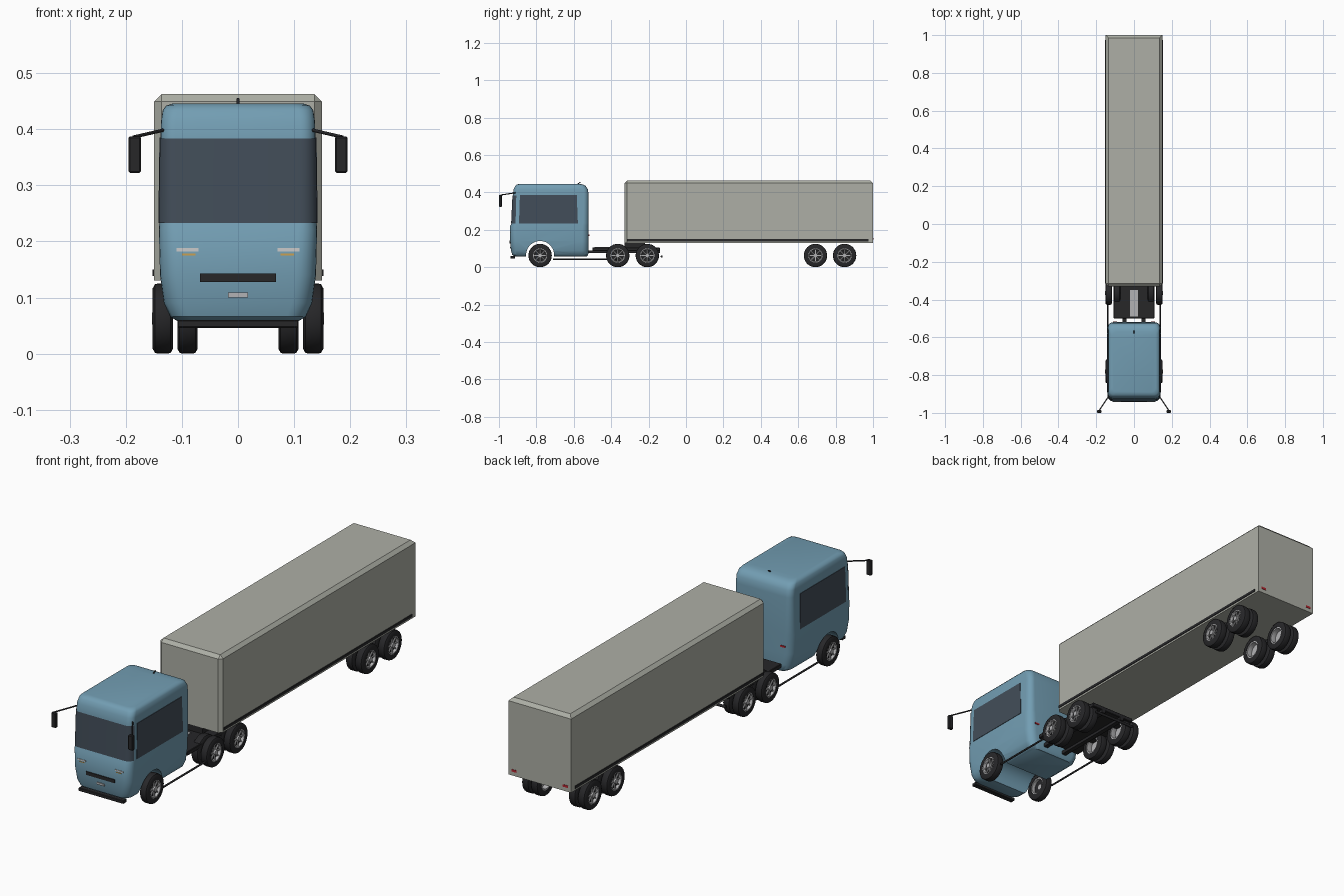
import bpy, bmesh, math
from mathutils import Vector

if "Cube" in bpy.data.objects:
    bpy.data.objects.remove(bpy.data.objects["Cube"])


def material(name, rgb):
    m = bpy.data.materials.new(name)
    m.diffuse_color = (*rgb, 1)
    m.use_nodes = True
    m.node_tree.nodes["Principled BSDF"].inputs["Base Color"].default_value = m.diffuse_color
    return m


BLUE = material("cab_blue", (0.17, 0.34, 0.45))
CARGO = material("cargo_grey", (0.42, 0.43, 0.38))
DARK = material("rubber_black", (0.02, 0.02, 0.022))
GLASS = material("dark_glass", (0.055, 0.075, 0.10))
METAL = material("metal", (0.45, 0.45, 0.46))
WHITE = material("lamp_white", (0.85, 0.85, 0.85))
AMBER = material("amber", (0.6, 0.35, 0.08))
RED = material("red", (0.45, 0.02, 0.03))


def finish(name, bm, mat, smooth=None):
    bmesh.ops.recalc_face_normals(bm, faces=bm.faces)
    me = bpy.data.meshes.new(name)
    bm.to_mesh(me)
    bm.free()
    me.materials.append(mat)
    ob = bpy.data.objects.new(name, me)
    bpy.context.collection.objects.link(ob)
    if smooth:
        smooth_by_angle(ob, smooth)
    return ob


def smooth_by_angle(ob, deg):
    bpy.ops.object.select_all(action='DESELECT')
    ob.select_set(True)
    bpy.context.view_layer.objects.active = ob
    bpy.ops.object.shade_smooth_by_angle(angle=math.radians(deg))


def box(name, lo, hi, mat, bevel=0, pick=None):
    bm = bmesh.new()
    bmesh.ops.create_cube(bm, size=1)
    for v in bm.verts:
        v.co = Vector([(lo[i] + hi[i]) / 2 + v.co[i] * (hi[i] - lo[i]) for i in range(3)])
    if bevel:
        edges = [e for e in bm.edges if pick is None or pick(e)]
        bmesh.ops.bevel(bm, geom=edges, offset=bevel, segments=1, affect='EDGES')
    return finish(name, bm, mat)


def rod(name, a, b, r, mat, sides=10):
    a, b = Vector(a), Vector(b)
    bm = bmesh.new()
    bmesh.ops.create_cone(bm, cap_ends=True, segments=sides, radius1=r, radius2=r, depth=(b - a).length)
    bm.transform(Vector((0, 0, 1)).rotation_difference(b - a).to_matrix().to_4x4())
    bmesh.ops.translate(bm, verts=bm.verts, vec=(a + b) / 2)
    return finish(name, bm, mat, 40)


def loft(name, rings, mat, closed=True, smooth=35):
    bm = bmesh.new()
    rows = [[bm.verts.new(p) for p in ring] for ring in rings]
    n = len(rows[0])
    for r0, r1 in zip(rows, rows[1:]):
        for i in range(n if closed else n - 1):
            j = (i + 1) % n
            bm.faces.new((r0[i], r0[j], r1[j], r1[i]))
    if closed:
        bm.faces.new(rows[0])
        bm.faces.new(rows[-1])
    return finish(name, bm, mat, smooth)


def ring(z, hx, yf, yr, r, grow=0.0):
    """Rounded rectangle, starting at the rear so the front corners are contiguous."""
    hx, yf, yr, r = hx + grow, yf - grow, yr + grow, r + grow
    pts = []
    for sx, yc, a0 in ((-1, yr - r, 90), (-1, yf + r, 180), (1, yf + r, 270), (1, yr - r, 0)):
        for k in range(7):
            a = math.radians(a0 + 15 * k)
            pts.append((sx * (hx - r) + r * math.cos(a), yc + r * math.sin(a), z))
    return pts


def lathe(name, profile, x, y, z, sign, mat, seg=32):
    """Spin (offset along x, radius) closed profile around the axle."""
    rings = []
    for k in range(seg):
        a = 2 * math.pi * k / seg
        rings.append([(x + sign * u, y + r * math.cos(a), z + r * math.sin(a)) for u, r in profile])
    bm = bmesh.new()
    rows = [[bm.verts.new(p) for p in rg] for rg in rings]
    n = len(profile)
    for k in range(seg):
        r0, r1 = rows[k], rows[(k + 1) % seg]
        for i in range(n):
            j = (i + 1) % n
            bm.faces.new((r0[i], r0[j], r1[j], r1[i]))
    return finish(name, bm, mat, 35)


# Trailer body: chamfered roof edges and front uprights
box("trailer_body", (-.15, -.33, .13), (.15, 1.0, .463), CARGO, .014,
    lambda e: all(v.co.z > .4 for v in e.verts) or all(v.co.y < 0 for v in e.verts) and
    abs(e.verts[0].co.z - e.verts[1].co.z) > .1)
for s, side in ((-1, "left"), (1, "right")):
    xs = sorted((s * .146, s * .1525))
    box(side + "_trailer_rail", (xs[0], -.315, .138), (xs[1], .975, .15), DARK)
    box(side + "_trailer_tail_lamp", (s * .123 - .012, .998, .147), (s * .123 + .012, 1.0015, .157), RED)

# Cab shell: stacked rounded sections
CAB = [(.056, .105, -.915, -.53, .03), (.066, .121, -.929, -.523, .034), (.09, .132, -.936, -.521, .036),
       (.14, .139, -.94, -.52, .036), (.222, .141, -.94, -.52, .034), (.234, .140, -.932, -.52, .03),
       (.385, .138, -.926, -.521, .026), (.415, .137, -.922, -.524, .026), (.434, .134, -.913, -.536, .026),
       (.442, .128, -.905, -.55, .026), (.446, .115, -.89, -.57, .026)]
cab = loft("cab_shell", [ring(*c) for c in CAB], BLUE)

# Front wheel arch cut through the cab
WHEEL_R, FRONT_Y = .0625, -.78
cutter = rod("arch_cutter", (-.3, FRONT_Y, .065), (.3, FRONT_Y, .065), .075, BLUE, 40)
cutter.hide_render = True
mod = cab.modifiers.new("arch", 'BOOLEAN')
mod.object, mod.operation, mod.solver = cutter, 'DIFFERENCE', 'EXACT'
bpy.context.view_layer.objects.active = cab
bpy.ops.object.modifier_apply(modifier="arch")
bpy.data.objects.remove(cutter)
smooth_by_angle(cab, 35)

# Windscreen follows the front of the shell
screen = [ring(z, hx, yf, -.52, r, .002)[8:20] for z, hx, yf, r in
          ((.233, .140, -.933, .03), (.383, .138, -.926, .026))]
windscreen = loft("windscreen", screen, GLASS, closed=False)
for s, side in ((-1, "left"), (1, "right")):
    # Side window panes
    pane = [[(s * (x + d), y, z) for x, y, z in
             ((.1395, -.893, .233), (.1395, -.578, .233), (.1375, -.584, .385), (.1375, -.888, .385))]
            for d in (0, .0025)]
    loft(side + "_window", pane, GLASS, smooth=None)
    # Lamps
    box(side + "_headlamp", (s * .09 - .02, -.942, .182), (s * .09 + .02, -.93, .188), WHITE)
    box(side + "_indicator", (s * .088 - .012, -.942, .175), (s * .088 + .012, -.93, .178), AMBER)
    box(side + "_cab_rear_marker", (s * .1 - .011, -.522, .167), (s * .1 + .011, -.517, .174), RED)
    # Mirrors on slanted arms
    rod(side + "_mirror_arm", (s * .134, -.912, .398), (s * .186, -.99, .386), .003, DARK)
    box(side + "_mirror", (s * .184 - .0115, -1.0, .322), (s * .184 + .0115, -.985, .387), DARK, .003)
    # Low side bar between the axles
    rod(side + "_side_bar", (s * .14, -.71, .042), (s * .14, -.365, .042), .004, DARK)
    # Chassis side rails
    box(side + "_chassis_rail", (s * .05 - .01, -.62, .075), (s * .05 + .01, -.14, .09), DARK)

# Cab front trim
box("grille", (-.068, -.943, .128), (.068, -.93, .143), DARK)
box("front_plate", (-.018, -.941, .100), (.018, -.93, .109), METAL)
box("front_bumper", (-.108, -.938, .046), (.108, -.915, .060), DARK, .002)
rod("roof_aerial", (0, -.58, .444), (0, -.565, .454), .0025, DARK)

# Tractor chassis deck, coupling strip and rear bar
box("chassis_deck", (-.108, -.50, .087), (.108, -.14, .105), DARK, .002)
box("coupling_strip", (-.02, -.49, .104), (.02, -.35, .108), METAL)
box("coupling_plate", (-.06, -.33, .104), (.06, -.22, .131), DARK)
rod("rear_bar", (-.1, -.13, .057), (.1, -.13, .057), .006, DARK)

# Wheels: outer face at x = .152, twin tyres on the rear axles
W = .036
TYRE = [(0, .038), (0, .054), (-.004, .061), (-.009, WHEEL_R), (-W + .009, WHEEL_R), (-W + .004, .061),
        (-W, .054), (-W, .038)]
RIM = [(-.001, .039), (-.001, .034), (-.010, .031), (-W + .002, .032), (-W + .002, .039)]


def wheel(name, s, y, twin):
    z, x = WHEEL_R, s * .152
    lathe(name + "_tyre", TYRE, x, y, z, s, DARK)
    lathe(name + "_rim", RIM, x, y, z, s, METAL)
    rod(name + "_disc", (x - s * .02, y, z), (x - s * .012, y, z), .033, DARK, 24)
    rod(name + "_hub", (x - s * .02, y, z), (x + s * .001, y, z), .011, METAL, 16)
    for k in range(8):
        a = math.tau * k / 8
        c, d = math.cos(a), math.sin(a)
        rod(f"{name}_spoke_{k}", (x - s * .009, y + .009 * c, z + .009 * d),
            (x - s * .008, y + .033 * c, z + .033 * d), .0036, METAL, 6)
    if twin:
        lathe(name + "_inner_tyre", TYRE, x - s * .044, y, z, s, DARK)
        lathe(name + "_inner_rim", RIM, x - s * .044, y, z, s, METAL)
        rod(name + "_inner_disc", (x - s * .056, y, z), (x - s * .05, y, z), .033, METAL, 24)


for s, side in ((-1, "left"), (1, "right")):
    for label, y, twin in (("front", FRONT_Y, False), ("drive_a", -.365, True), ("drive_b", -.207, True),
                           ("trailer_a", .692, True), ("trailer_b", .848, True)):
        wheel(f"{side}_{label}_wheel", s, y, twin)
